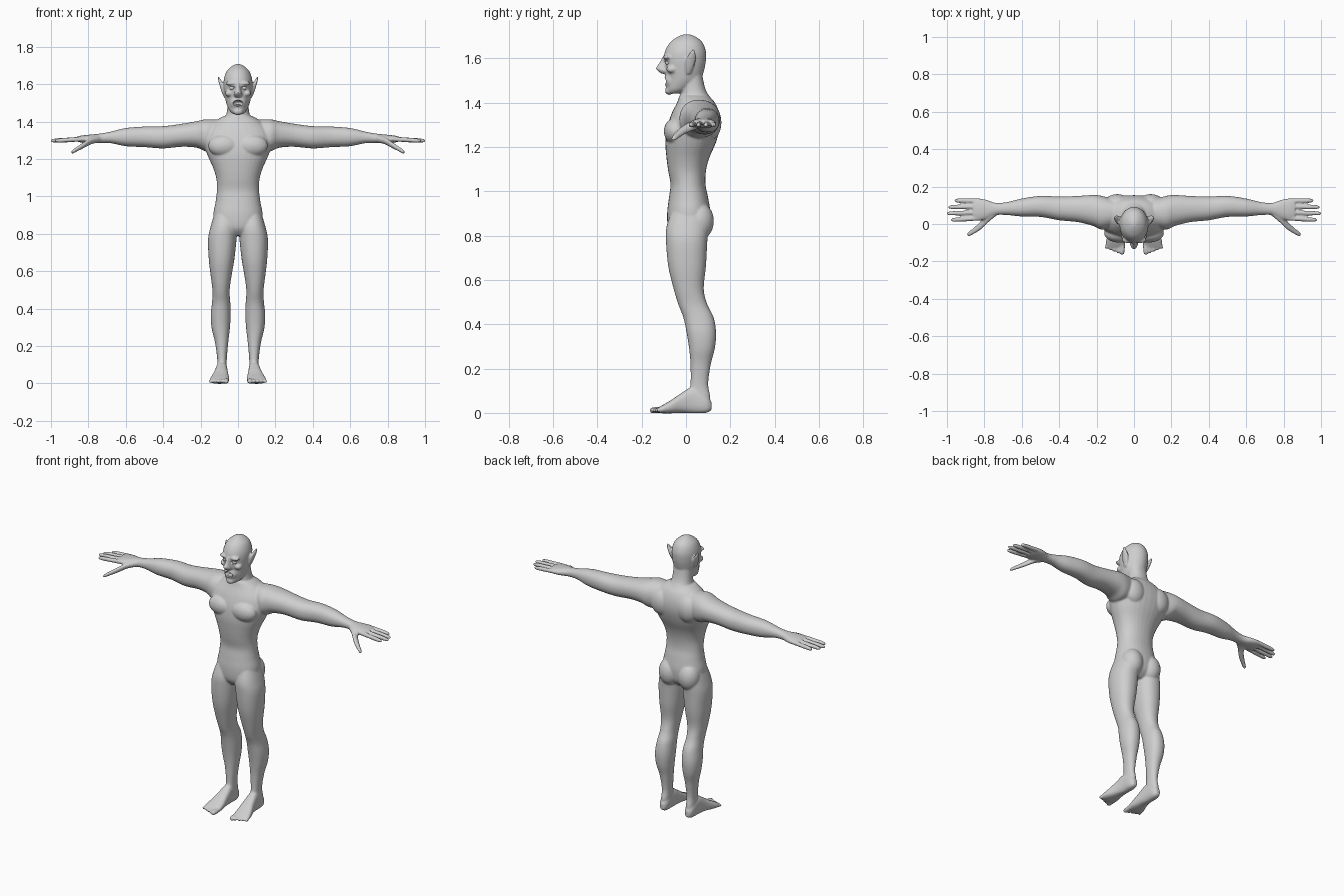
import bpy
import bmesh
from math import sin, cos, pi, copysign
from mathutils import Matrix, Vector

SIDES = (1, -1)
SEGMENTS = 32

cube = bpy.data.objects.get("Cube")
if cube:
    bpy.data.objects.remove(cube, do_unlink=True)

skin = bpy.data.materials.new("plain grey skin")
skin.use_nodes = True
skin.diffuse_color = (.62, .62, .62, 1)
skin.node_tree.nodes["Principled BSDF"].inputs["Base Color"].default_value = skin.diffuse_color


def refine(rows, steps=4):
    """Insert Catmull-Rom rows between the given sections."""
    result = []
    rows = [Vector(row) for row in rows]
    for i in range(len(rows) - 1):
        before, start, end = rows[max(i - 1, 0)], rows[i], rows[i + 1]
        after = rows[min(i + 2, len(rows) - 1)]
        for k in range(steps):
            t = k / steps
            bend = (end - before) * t
            bend += (before * 2 - start * 5 + end * 4 - after) * t ** 2
            bend += (start * 3 - before - end * 3 + after) * t ** 3
            result.append(start + bend / 2)
    return result + [rows[-1]]


def loft(bm, axis, rows, side=1, power=2.2):
    """Rows: position along the axis, then low and high limits of both other axes."""
    order = {"x": (1, 2, 0), "y": (0, 2, 1), "z": (0, 1, 2)}[axis]
    rings = []
    for along, a_low, a_high, b_low, b_high in refine(rows):
        ring = []
        for i in range(SEGMENTS):
            angle = 2 * pi * i / SEGMENTS
            c, s = (copysign(abs(v) ** (2 / power), v) for v in (cos(angle), sin(angle)))
            point = Vector()
            point[order[0]] = (a_low + a_high + (a_high - a_low) * c) / 2
            point[order[1]] = (b_low + b_high + (b_high - b_low) * s) / 2
            point[order[2]] = along
            point.x *= side
            ring.append(bm.verts.new(point))
        rings.append(ring)
    for low, high in zip(rings, rings[1:]):
        for i in range(SEGMENTS):
            j = (i + 1) % SEGMENTS
            bm.faces.new((low[i], low[j], high[j], high[i]))
    bm.faces.new(rings[0])
    bm.faces.new(rings[-1])


def centred(rows):
    """Expand half widths into symmetric limits."""
    return [(z, -w, w, front, back) for z, w, front, back in rows]


def digit(bm, axis, start, end, radius, side):
    """Finger or toe: a slim tube with a rounded end."""
    start, end = Vector(start), Vector(end)
    k = "xyz".index(axis)
    others = [i for i in range(3) if i != k]
    rows = []
    for t, scale in ((0, 1), (.5, 1), (.85, .9), (.96, .65), (1, .25)):
        p, r = start.lerp(end, t), radius * scale
        rows.append((p[k], p[others[0]] - r, p[others[0]] + r,
                     p[others[1]] - r, p[others[1]] + r))
    loft(bm, axis, rows, side, 2)


def ellipsoid(bm, centre, radii, side=1):
    x, y, z = centre
    matrix = Matrix.Translation((x * side, y, z)) @ Matrix.Diagonal((*radii, 1))
    bmesh.ops.create_icosphere(bm, subdivisions=3, radius=1, matrix=matrix)


def finish(bm, name):
    bmesh.ops.recalc_face_normals(bm, faces=bm.faces)
    for face in bm.faces:
        face.smooth = True
    mesh = bpy.data.meshes.new(name)
    bm.to_mesh(mesh)
    bm.free()
    mesh.materials.append(skin)
    obj = bpy.data.objects.new(name, mesh)
    bpy.context.collection.objects.link(obj)
    return obj


body = bmesh.new()

# Torso from crotch to collar
loft(body, "z", centred([
    (.79, .05, -.05, .06), (.83, .12, -.08, .1), (.9, .132, -.085, .11),
    (.97, .12, -.077, .1), (1.03, .113, -.07, .088), (1.09, .115, -.08, .09),
    (1.15, .132, -.088, .105), (1.22, .163, -.093, .135), (1.29, .185, -.085, .153),
    (1.35, .175, -.065, .15), (1.4, .125, -.04, .13), (1.43, .075, -.03, .1)]))

# Neck and skull
loft(body, "z", centred([
    (1.36, .1, -.03, .13), (1.41, .073, -.03, .118), (1.45, .06, -.022, .092),
    (1.5, .056, -.02, .078), (1.56, .055, -.02, .07)]))
loft(body, "z", centred([
    (1.44, .025, -.082, -.03), (1.455, .043, -.09, .01), (1.48, .056, -.09, .045),
    (1.51, .066, -.088, .07), (1.55, .073, -.094, .083), (1.59, .077, -.1, .09),
    (1.63, .075, -.095, .09), (1.67, .06, -.073, .075), (1.695, .034, -.04, .047),
    (1.708, .008, -.01, .015)]), power=2)

# Nose, muzzle and chin
loft(body, "z", centred([
    (1.53, .014, -.112, -.07), (1.543, .023, -.127, -.07), (1.556, .019, -.136, -.07),
    (1.58, .012, -.12, -.07), (1.61, .01, -.104, -.07)]), power=2)
ellipsoid(body, (0, -.064, 1.5), (.045, .035, .043))
ellipsoid(body, (0, -.076, 1.453), (.027, .019, .019))

for side in SIDES:
    # Brow, cheekbone and pointed ear
    ellipsoid(body, (.032, -.083, 1.604), (.034, .02, .012), side)
    ellipsoid(body, (.048, -.063, 1.55), (.022, .026, .018), side)
    loft(body, "z", [
        (1.53, .062, .076, 0, .02), (1.56, .066, .088, -.005, .035),
        (1.595, .074, .099, 0, .045), (1.62, .089, .106, .014, .044),
        (1.64, .101, .108, .028, .038)], side)

    # Chest, shoulder blade and buttock masses
    ellipsoid(body, (.075, -.05, 1.27), (.085, .05, .06), side)
    ellipsoid(body, (.09, .11, 1.31), (.07, .05, .08), side)
    ellipsoid(body, (.066, .06, .865), (.066, .066, .085), side)

    # Arm and palm
    loft(body, "x", [
        (.1, -.01, .13, 1.25, 1.41), (.17, -.03, .15, 1.24, 1.412),
        (.22, -.01, .155, 1.26, 1.402), (.3, .01, .15, 1.265, 1.388),
        (.4, .02, .147, 1.256, 1.375), (.5, .038, .15, 1.263, 1.373),
        (.6, .04, .136, 1.268, 1.365), (.68, .048, .117, 1.284, 1.346),
        (.74, .047, .113, 1.285, 1.335), (.79, .025, .13, 1.284, 1.33),
        (.83, .019, .136, 1.286, 1.326), (.86, .025, .13, 1.293, 1.32)], side)

    # Fingers and thumb
    for y, tip_y, tip in ((.031, .022, .98), (.062, .056, 1.003),
                          (.093, .09, .994), (.123, .125, .96)):
        digit(body, "x", (.82, y, 1.307), (tip, tip_y, 1.297), .0125, side)
    loft(body, "x", [
        (.73, .05, .1, 1.29, 1.33), (.78, .008, .07, 1.28, 1.318),
        (.82, -.03, .015, 1.26, 1.293), (.86, -.055, -.023, 1.24, 1.266),
        (.885, -.066, -.042, 1.228, 1.248), (.892, -.06, -.052, 1.232, 1.24)], side)

    # Leg
    loft(body, "z", [
        (.92, .02, .122, -.06, .09), (.84, .008, .146, -.088, .1),
        (.77, .008, .16, -.09, .096), (.66, .02, .156, -.08, .09),
        (.56, .037, .144, -.056, .08), (.49, .045, .136, -.035, .096),
        (.43, .041, .139, -.012, .125), (.36, .039, .146, .003, .136),
        (.29, .044, .14, .014, .13), (.22, .052, .123, .02, .112),
        (.13, .06, .111, .02, .1), (.07, .06, .112, .01, .11),
        (.01, .066, .11, .03, .105)], side)

    # Foot and toes
    loft(body, "y", [
        (.115, .072, .1, .012, .05), (.09, .06, .114, 0, .08),
        (.03, .057, .118, -.002, .115), (-.02, .053, .127, 0, .09),
        (-.07, .048, .144, -.002, .056), (-.105, .048, .152, -.002, .036),
        (-.125, .055, .148, .002, .024)], side, 2.6)
    for i in range(5):
        digit(body, "y", (.062 + .019 * i, -.1, .015),
              (.064 + .021 * i, -.164 + .008 * i, .011), .014 if i == 0 else .0105, side)

body = finish(body, "body")

# Hollows for the eye sockets and open mouth
hollows = bmesh.new()
ellipsoid(hollows, (0, -.1, 1.497), (.028, .04, .017))
for side in SIDES:
    ellipsoid(hollows, (.032, -.106, 1.579), (.02, .022, .012), side)
hollows = finish(hollows, "face_hollows")
hollows.hide_render = True
hollows.hide_viewport = True

# Fuse the masses into one soft skin, then carve the face
remesh = body.modifiers.new("fuse", "REMESH")
remesh.mode = "VOXEL"
remesh.voxel_size = .005
remesh.use_smooth_shade = True
soften = body.modifiers.new("soften", "SMOOTH")
soften.factor = .5
soften.iterations = 6
carve = body.modifiers.new("carve", "BOOLEAN")
carve.operation = "DIFFERENCE"
carve.solver = "EXACT"
carve.object = hollows

# Eyeballs and tongue
for side, name in zip(SIDES, ("left_eye", "right_eye")):
    eye = bmesh.new()
    ellipsoid(eye, (.032, -.079, 1.579), (.014, .014, .012), side)
    finish(eye, name)
tongue = bmesh.new()
ellipsoid(tongue, (0, -.068, 1.485), (.018, .022, .007))
finish(tongue, "tongue")
